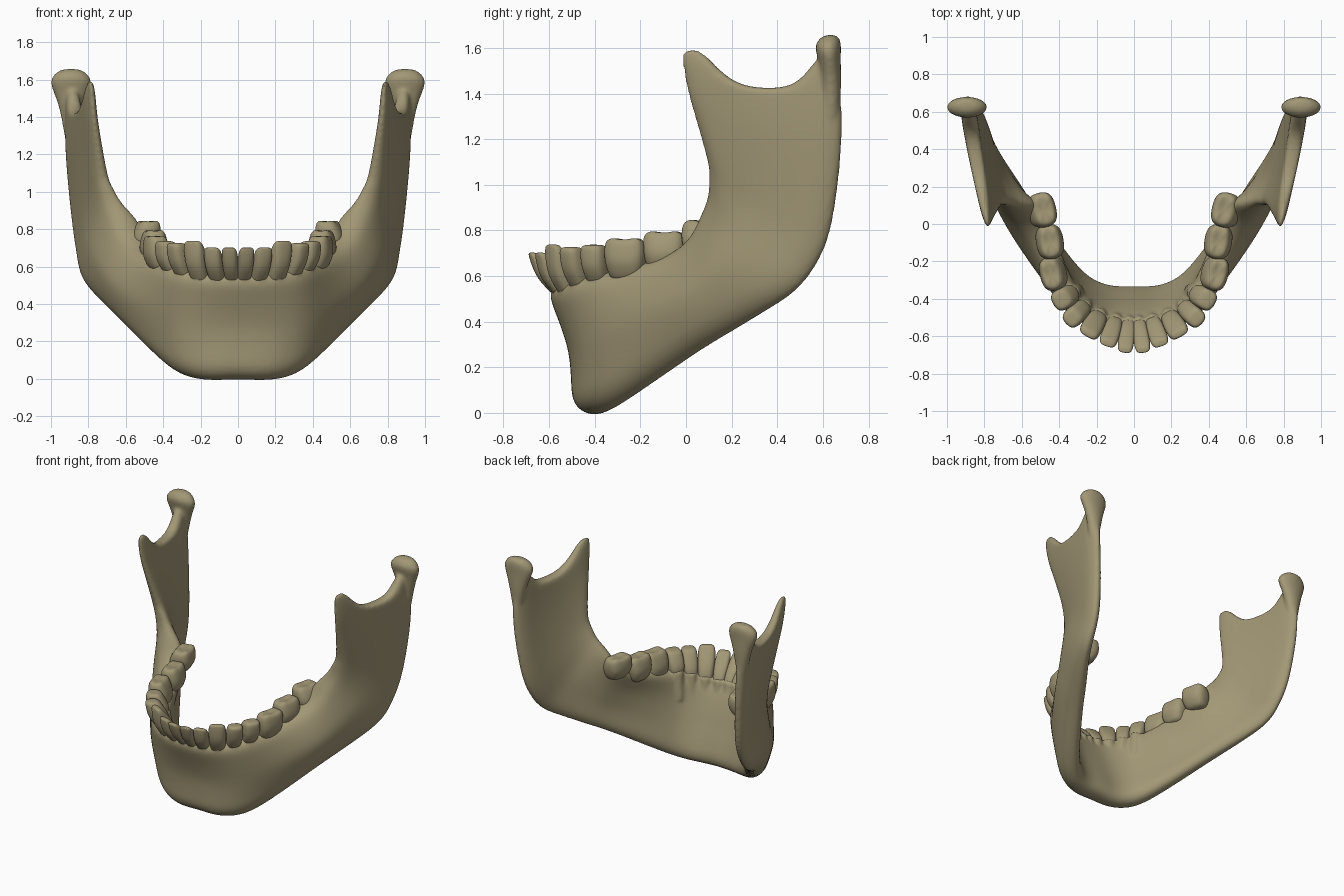
import bpy, bmesh, math
from mathutils import Vector

if "Cube" in bpy.data.objects:
    bpy.data.objects.remove(bpy.data.objects["Cube"])

bone = bpy.data.materials.new("bone")
bone.diffuse_color = (0.36, 0.31, 0.18, 1)
bone.use_nodes = True
bone.node_tree.nodes["Principled BSDF"].inputs["Base Color"].default_value = bone.diffuse_color


def lerp(a, b, t):
    return a + (b - a) * t


def outward(deg):
    a = math.radians(deg)
    return Vector((math.sin(a), -math.cos(a), 0))


def spline(rows, steps):
    """Smooth curve through rows of values, starting symmetric about x = 0."""
    first = [-rows[1][i] if i in (0, 3) else v for i, v in enumerate(rows[1])]
    ext = [first] + rows + [rows[-1]]
    out = []
    for k in range(1, len(ext) - 2):
        for s in range(steps):
            t = s / steps
            out.append([.5 * (2 * b + (c - a) * t + (2 * a - 5 * b + 4 * c - d) * t * t
                              + (3 * b - a - 3 * c + d) * t ** 3)
                        for a, b, c, d in zip(*ext[k - 1:k + 3])])
    return out + [list(rows[-1])]


def loft(bm, rings, caps=True, tip=None):
    """Skin a list of closed point rings; optionally finish on a tip point."""
    vs = [[bm.verts.new(p) for p in r] for r in rings]
    n = len(vs[0])
    for a, b in zip(vs, vs[1:]):
        for i in range(n):
            j = (i + 1) % n
            bm.faces.new((a[i], a[j], b[j], b[i]))
    if caps:
        bm.faces.new(vs[0][::-1])
    if tip is not None:
        c = bm.verts.new(tip)
        for i in range(n):
            bm.faces.new((vs[-1][i], vs[-1][(i + 1) % n], c))
    elif caps:
        bm.faces.new(vs[-1])
    return vs


def oval(c, n, half_w, half_d, power=1.0, cusp=0.0, count=12):
    """Oval ring around c: half_d along n, half_w along the arch."""
    s = Vector((-n.y, n.x, 0))
    pts = []
    for i in range(count):
        a = 2 * math.pi * (i + 0.5) / count
        ca, sa = math.cos(a), math.sin(a)
        u = math.copysign(abs(ca) ** power, ca) * half_w
        v = math.copysign(abs(sa) ** power, sa) * half_d
        pts.append(c + s * u + n * v + Vector((0, 0, -cusp * math.cos(4 * a))))
    return pts


def finish(bm, name):
    bmesh.ops.recalc_face_normals(bm, faces=bm.faces)
    me = bpy.data.meshes.new(name)
    bm.to_mesh(me)
    bm.free()
    me.materials.append(bone)
    for p in me.polygons:
        p.use_smooth = True
    ob = bpy.data.objects.new(name, me)
    bpy.context.collection.objects.link(ob)
    mir = ob.modifiers.new("mirror", 'MIRROR')
    mir.merge_threshold = 0.002
    ss = ob.modifiers.new("subdivide", 'SUBSURF')
    ss.levels = ss.render_levels = 2
    return ob


# Teeth from the middle backwards: name, x, y, base z, top z, width
TEETH = [
    ("central_incisor", .04, -.613, .54, .70, .08),
    ("lateral_incisor", .125, -.59, .54, .70, .092),
    ("canine", .222, -.55, .55, .735, .108),
    ("first_premolar", .31, -.483, .575, .725, .10),
    ("second_premolar", .372, -.395, .60, .735, .11),
    ("first_molar", .435, -.265, .62, .765, .172),
    ("second_molar", .45, -.095, .66, .795, .175),
    ("third_molar", .49, .075, .72, .845, .175),
]


def tooth_frame(k):
    """Position, outward direction, depth and outward lean of tooth k."""
    p = Vector((TEETH[k][1], TEETH[k][2], 0))
    a = Vector((TEETH[k - 1][1], TEETH[k - 1][2], 0)) if k else Vector((-p.x, p.y, 0))
    b = Vector((TEETH[k + 1][1], TEETH[k + 1][2], 0)) if k < 7 else p
    t = (b - a).normalized()
    return p, Vector((t.y, -t.x, 0)), .115 + .005 * k, .12 - .02 * k


# Bone sections, chin to ramus: upper edge xyz, lower edge xyz,
# half thickness at both edges, outward bulge
SECTIONS = [
    (0, -.565, .55, 0, -.405, -.005, .055, .098, -.03),
    (.13, -.55, .55, .14, -.40, -.01, .055, .096, -.028),
    (.25, -.495, .57, .27, -.34, .01, .06, .09, -.005),
    (.35, -.395, .605, .38, -.215, .085, .06, .08, .02),
    (.46, -.10, .68, .555, .05, .265, .07, .065, .06),
    (.53, .03, .77, .65, .20, .355, .085, .06, .055),
    (.58, .075, .87, .745, .35, .445, .08, .055, .045),
    (.65, .10, .955, .81, .48, .53, .06, .05, .025),
    (.69, .10, 1.03, .835, .575, .65, .05, .048, .015),
    (.72, .095, 1.10, .86, .645, .83, .044, .048, .012),
    (.755, .03, 1.32, .895, .69, 1.22, .034, .048, .012),
    (.78, -.025, 1.5, .895, .672, 1.5, .025, .045, .005),
]
# Top outline: coronoid process, notch, condyle neck
CROWN = [1.56, 1.59, 1.61, 1.59, 1.5, 1.44, 1.425, 1.425, 1.45, 1.56, 1.6, 1.6, 1.58]
T = [(1 - math.cos(math.pi * i / 12)) / 2 for i in range(13)]

# Jaw bone shell
bm = bmesh.new()
rings = []
rows = spline(SECTIONS, 2)
for k, row in enumerate(rows):
    U, L = Vector(row[:3]), Vector(row[3:6])
    th_u, th_l, bulge = row[6:]
    turn = min(1, max(0, (L.x - .72) / .18))
    n = outward(64 * (1 - math.exp(-(max(0, L.x) / .3) ** 1.8)) + 14 * turn)
    mid = .475 * (th_u + th_l) + .4 * bulge
    outer, inner = [], []
    for i, t in enumerate(T):
        c = U.lerp(L, t) + n * bulge * math.sin(math.pi * t)
        if k == len(rows) - 1:
            c.z = CROWN[i]
        h = lerp(th_u, mid, t * 2) if t < .5 else lerp(mid, th_l, t * 2 - 1)
        e = min(1, t / .12, (1 - t) / .17)
        h *= math.sqrt(max(0, 1 - (1 - e) ** 2))
        outer.append(c + n * h)
        inner.append(c - n * h)
    rings.append(outer + inner[-2:0:-1])
top, m = loft(bm, rings, caps=False)[-1], len(T)
N = len(top)
bm.faces.new((top[0], top[1], top[N - 1]))
for i in range(1, m - 2):
    bm.faces.new((top[i], top[i + 1], top[N - i - 1], top[N - i]))
bm.faces.new((top[m - 2], top[m - 1], top[m]))

# Condyle head and neck
loft(bm, [oval(Vector((.893, y, z)), outward(0), w, d) for y, z, w, d in (
    (.63, 1.24, .03, .03), (.638, 1.38, .048, .045), (.635, 1.5, .08, .047),
    (.625, 1.575, .118, .055), (.622, 1.615, .108, .062), (.635, 1.66, .06, .036))])

# Front tooth roots swelling the bone
for k, (name, x, y, z0, z1, w) in enumerate(TEETH[:5]):
    p, n, d, lean = tooth_frame(k)
    base = p - n * lean / 2 + Vector((0, 0, z0))
    loft(bm, [oval(base - n * .085 * f + Vector((0, 0, .025 - .22 * f)), n,
                   w * .5 * (1 - .55 * f), lerp(d * .54, .015, f))
              for f in (0, .12, .4, .7, 1)])

jaw = finish(bm, "jaw_bone")
rm = jaw.modifiers.new("fuse", 'REMESH')
rm.mode = 'VOXEL'
rm.voxel_size = .011
rm.use_smooth_shade = True
sm = jaw.modifiers.new("soften", 'SMOOTH')
sm.factor = .5
sm.iterations = 5

# Teeth: blade tops in front, flat cusped tops at the back
for k, (name, x, y, z0, z1, w) in enumerate(TEETH):
    p, n, d, lean = tooth_frame(k)
    w, d = w * .56, d * .55
    td = .4 if k < 3 else .72
    cusp = .006 if k > 4 else 0

    def at(f):
        return p + n * lean * (f - .5) + Vector((0, 0, lerp(z0, z1, f)))

    bm = bmesh.new()
    loft(bm, [oval(at(f), n, w * sw, d * sd, .7, cusp if f > .8 else 0)
              for f, sw, sd in ((-.35, .65, .55), (0, .86, .85), (.3, .97, 1),
                                (.65, 1, lerp(1, td, .45)), (.93, .92, td),
                                (1.01, .68, td * .65))],
         tip=at(.9 if cusp else 1.02))
    finish(bm, name)
